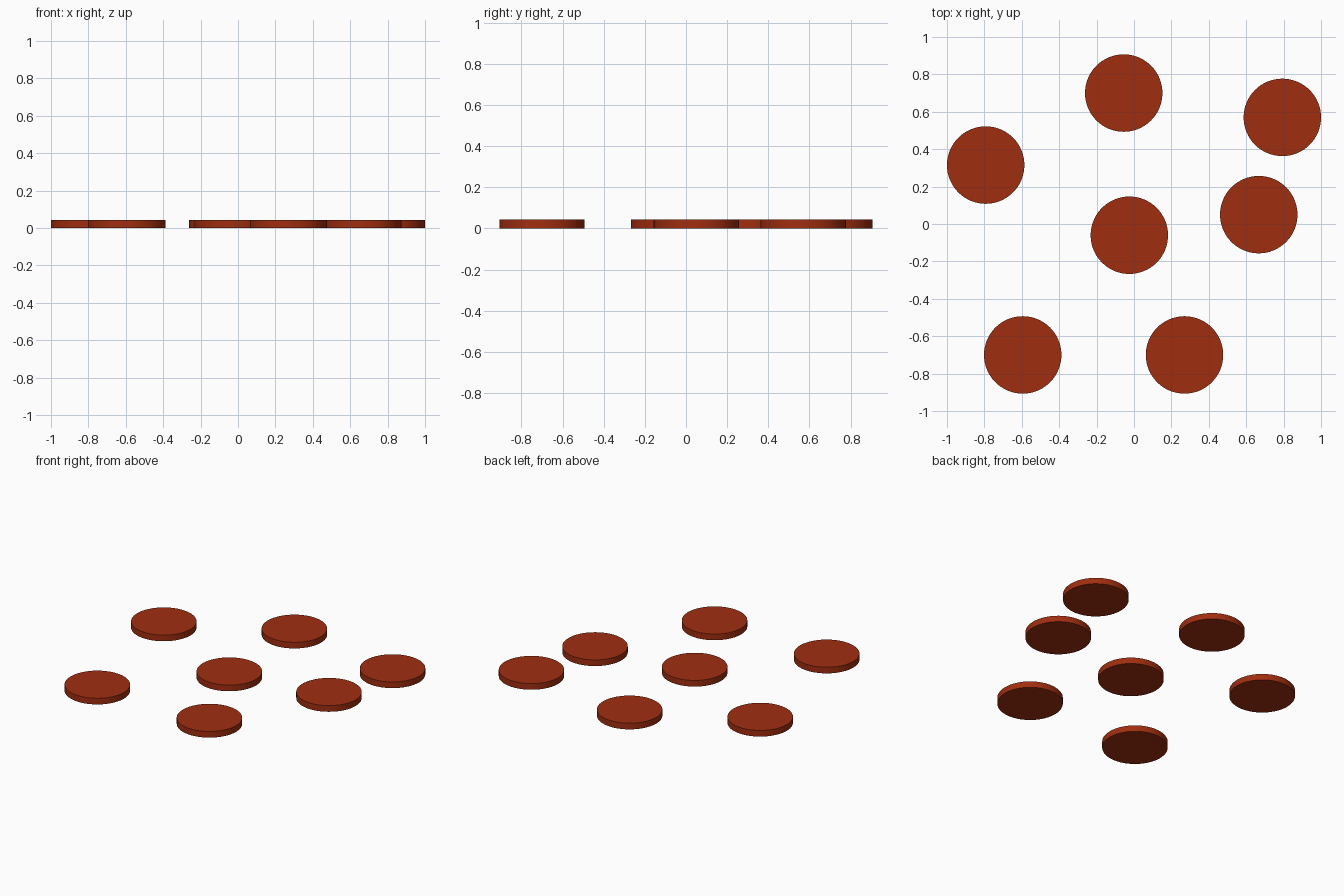
import bpy

if "Cube" in bpy.data.objects:
    bpy.data.objects.remove(bpy.data.objects["Cube"])

RADIUS = 0.207
HEIGHT = 0.043
CENTRES = [(-0.055, 0.70), (0.793, 0.57), (-0.793, 0.315), (-0.025, -0.06),
           (0.667, 0.05), (-0.595, -0.70), (0.27, -0.70)]

red = bpy.data.materials.new("brick_red")
red.diffuse_color = (0.35, 0.027, 0.005, 1)
red.use_nodes = True
red.node_tree.nodes["Principled BSDF"].inputs["Base Color"].default_value = red.diffuse_color


def add_disc(name, x, y):
    bpy.ops.mesh.primitive_cylinder_add(vertices=64, radius=RADIUS, depth=HEIGHT,
                                        location=(x, y, HEIGHT / 2))
    disc = bpy.context.object
    disc.name = name
    disc.data.materials.append(red)
    bpy.ops.object.shade_smooth_by_angle()


# Scattered flat round discs
for i, (x, y) in enumerate(CENTRES, 1):
    add_disc(f"disc_{i}", x, y)
